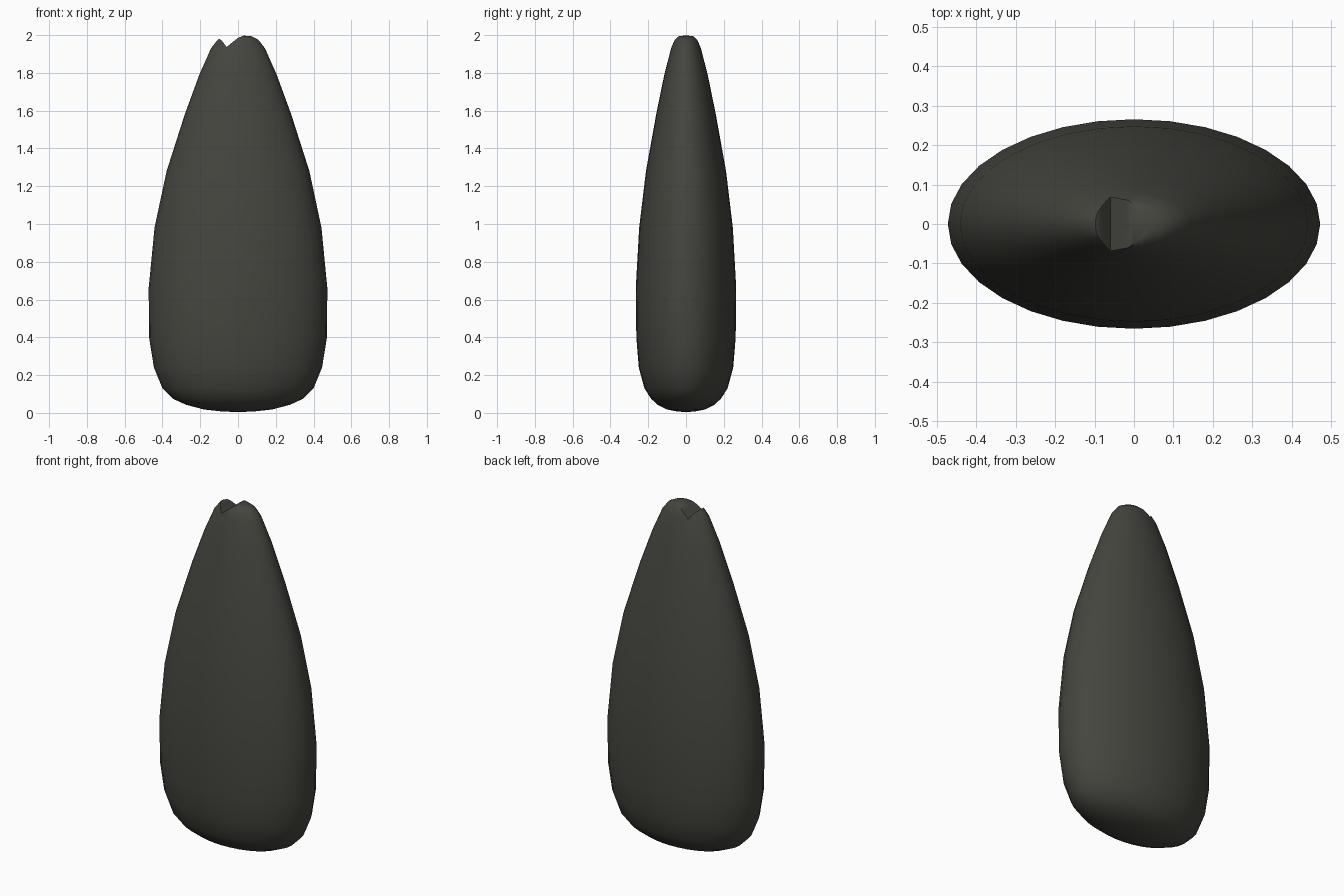
import bpy, bmesh, math

if "Cube" in bpy.data.objects:
    bpy.data.objects.remove(bpy.data.objects["Cube"])

SIDES = 32


def make_object(name, bm):
    bmesh.ops.recalc_face_normals(bm, faces=bm.faces[:])
    mesh = bpy.data.meshes.new(name)
    bm.to_mesh(mesh)
    bm.free()
    obj = bpy.data.objects.new(name, mesh)
    bpy.context.collection.objects.link(obj)
    return obj


# Body: stacked elliptical sections (z, half width, half depth)
sections = [
    (0.008, 0.09, 0.05), (0.018, 0.18, 0.10), (0.043, 0.275, 0.15),
    (0.075, 0.345, 0.185), (0.13, 0.40, 0.22), (0.24, 0.445, 0.25),
    (0.40, 0.471, 0.263), (0.66, 0.473, 0.266), (0.98, 0.442, 0.248),
    (1.28, 0.378, 0.212), (1.58, 0.282, 0.158), (1.79, 0.205, 0.115),
    (1.93, 0.143, 0.079), (1.975, 0.108, 0.060), (1.994, 0.072, 0.040),
]
bm = bmesh.new()
rings = []
for z, a, b in sections:
    rings.append([bm.verts.new((a * math.cos(t), b * math.sin(t), z))
                  for t in (2 * math.pi * i / SIDES for i in range(SIDES))])
for lo, hi in zip(rings, rings[1:]):
    for i in range(SIDES):
        j = (i + 1) % SIDES
        bm.faces.new((lo[i], lo[j], hi[j], hi[i]))
for ring, z in ((rings[0], 0.004), (rings[-1], 2.0)):
    tip = bm.verts.new((0, 0, z))
    for i in range(SIDES):
        bm.faces.new((ring[i], ring[(i + 1) % SIDES], tip))
body = make_object("notched_body", bm)

# Notch cutter: V-shaped prism running front to back through the tip
notch = [(-0.06, 1.937), (-0.03, 1.962), (0.0, 1.985), (0.04, 2.001),
         (0.04, 2.1), (-0.12, 2.1), (-0.105, 1.985), (-0.085, 1.97)]
bm = bmesh.new()
face = bm.faces.new([bm.verts.new((x, -0.3, z)) for x, z in notch])
ext = bmesh.ops.extrude_face_region(bm, geom=[face])
bmesh.ops.translate(bm, vec=(0, 0.6, 0),
                    verts=[v for v in ext["geom"] if isinstance(v, bmesh.types.BMVert)])
cutter = make_object("notch_cutter", bm)

bpy.context.view_layer.objects.active = body
body.select_set(True)
cut = body.modifiers.new("notch", 'BOOLEAN')
cut.operation = 'DIFFERENCE'
cut.solver = 'EXACT'
cut.object = cutter
bpy.ops.object.modifier_apply(modifier=cut.name)
bpy.data.objects.remove(cutter)

# Dark olive-grey surface, smooth except at the notch crease
mat = bpy.data.materials.new("dark_grey")
mat.diffuse_color = (0.06, 0.06, 0.05, 1)
mat.use_nodes = True
mat.node_tree.nodes["Principled BSDF"].inputs["Base Color"].default_value = mat.diffuse_color
body.data.materials.clear()
body.data.materials.append(mat)
bpy.ops.object.shade_smooth_by_angle(angle=math.radians(50))
